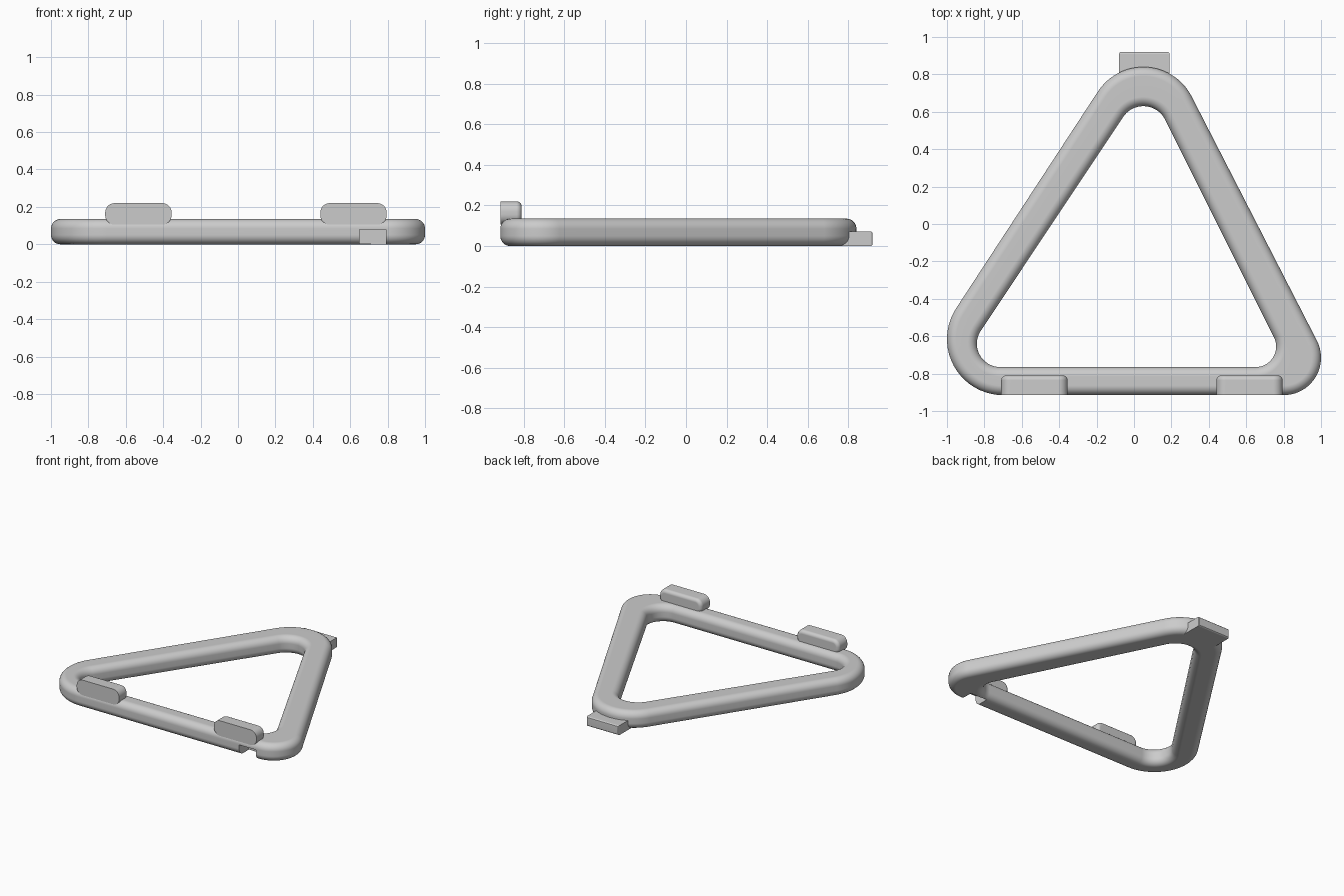
import bpy, bmesh
from math import pi, tau, cos, sin, acos, atan2, hypot

if "Cube" in bpy.data.objects:
    bpy.data.objects.remove(bpy.data.objects["Cube"], do_unlink=True)

GREY = (0.6, 0.6, 0.6, 1)
grey = bpy.data.materials.new("plain grey")
grey.diffuse_color = GREY
grey.use_nodes = True
grey.node_tree.nodes["Principled BSDF"].inputs["Base Color"].default_value = GREY


def make_object(name, bm):
    bmesh.ops.recalc_face_normals(bm, faces=bm.faces)
    mesh = bpy.data.meshes.new(name)
    bm.to_mesh(mesh)
    bm.free()
    mesh.materials.append(grey)
    obj = bpy.data.objects.new(name, mesh)
    bpy.context.collection.objects.link(obj)
    return obj


def activate(obj):
    bpy.ops.object.select_all(action="DESELECT")
    obj.select_set(True)
    bpy.context.view_layer.objects.active = obj


def finish(obj):
    activate(obj)
    bpy.ops.object.shade_smooth_by_angle(angle=pi / 6)
    obj.modifiers.new("flat tops", "WEIGHTED_NORMAL").keep_sharp = True


def box(x, y, z):
    """Box bmesh from (low, high) ranges."""
    bm = bmesh.new()
    bmesh.ops.create_cube(bm, size=1)
    for v in bm.verts:
        for axis, (low, high) in enumerate((x, y, z)):
            v.co[axis] = low if v.co[axis] < 0 else high
    return bm


def bevel_where(bm, test, width, segments):
    edges = [e for e in bm.edges if all(test(v.co) for v in e.verts)]
    bmesh.ops.bevel(bm, geom=edges, offset=width, segments=segments,
                    profile=0.5, affect="EDGES")


def tangent_loop(circles, grow, z, steps=20):
    """Outline wrapped around circles listed counterclockwise."""
    normals = []
    for i, (x, y, r) in enumerate(circles):
        x2, y2, r2 = circles[(i + 1) % len(circles)]
        dx, dy = x2 - x, y2 - y
        normals.append(atan2(dy, dx) - acos((r - r2) / hypot(dx, dy)))
    points = []
    for i, (x, y, r) in enumerate(circles):
        start, sweep = normals[i - 1], (normals[i] - normals[i - 1]) % tau
        for k in range(steps + 1):
            a = start + sweep * k / steps
            points.append((x + (r + grow) * cos(a), y + (r + grow) * sin(a), z))
    return points


# Triangular frame: rounded section lofted between outer and inner outlines
OUTER = [(-0.70, -0.615, 0.30), (0.80, -0.715, 0.20), (0.05, 0.55, 0.29)]
INNER = [(-0.715, -0.64, 0.125), (0.65, -0.655, 0.11), (0.05, 0.50, 0.13)]
HEIGHT, ROUND, ARC = 0.135, 0.05, 8
half = []
for k in range(ARC + 1):
    a = pi / 2 * k / ARC
    half.append((ROUND * (1 - sin(a)), ROUND * (1 - cos(a))))
section = half + [(inset, HEIGHT - z) for inset, z in reversed(half)]

bm = bmesh.new()
rings = [tangent_loop(OUTER, -inset, z) for inset, z in section]
rings += [tangent_loop(INNER, inset, z) for inset, z in reversed(section)]
rings = [[bm.verts.new(p) for p in ring] for ring in rings]
for i, ring in enumerate(rings):
    last = rings[i - 1]
    for j in range(len(ring)):
        bm.faces.new((last[j - 1], last[j], ring[j], ring[j - 1]))
frame = make_object("triangular_frame", bm)

# Notch under the front bar
cutter = make_object("notch_cutter", box((0.65, 0.79), (-1, -0.80), (-0.1, 0.08)))
cutter.hide_render = True
cut = frame.modifiers.new("notch", "BOOLEAN")
cut.operation, cut.solver, cut.object = "DIFFERENCE", "EXACT", cutter
activate(frame)
bpy.ops.object.modifier_apply(modifier=cut.name)
bpy.data.objects.remove(cutter, do_unlink=True)
finish(frame)

# Rounded pads on the front bar, flat at the front
for name, x in (("right_pad", -0.71), ("left_pad", 0.44)):
    bm = box((x, x + 0.355), (-0.915, -0.81), (0.105, 0.22))
    ends = [e for e in bm.edges if abs(e.verts[0].co.y - e.verts[1].co.y) > 0.05]
    bmesh.ops.bevel(bm, geom=ends, offset=0.05, segments=8, profile=0.5,
                    affect="EDGES")
    bevel_where(bm, lambda co: co.y > -0.82, 0.025, 5)
    finish(make_object(name, bm))

# Low tab behind the rear corner
bm = box((-0.08, 0.19), (0.76, 0.92), (0, 0.072))
bevel_where(bm, lambda co: co.y > 0.9, 0.012, 3)
finish(make_object("rear_tab", bm))
